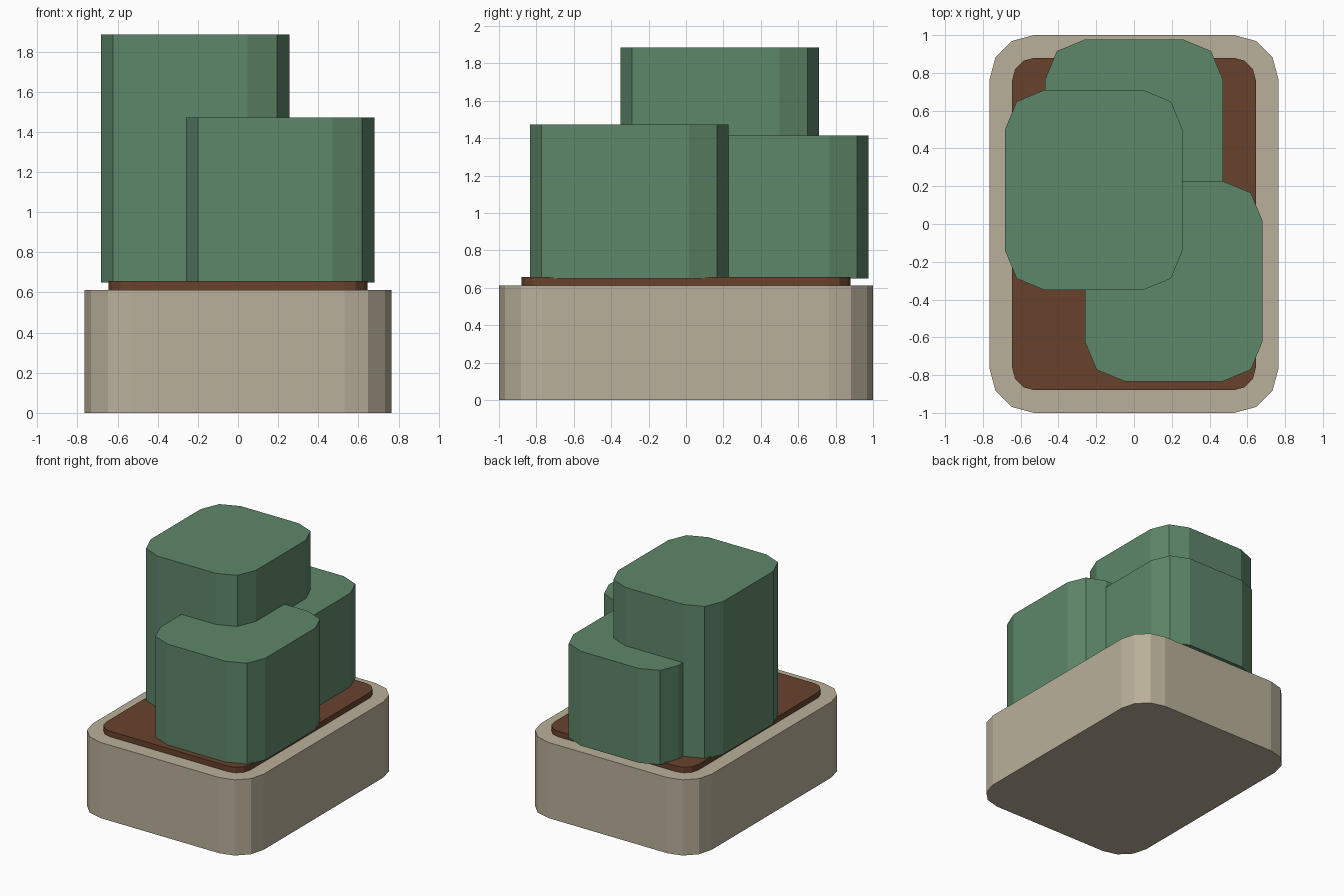
import bpy, bmesh, math

if "Cube" in bpy.data.objects:
    bpy.data.objects.remove(bpy.data.objects["Cube"])


def material(name, rgb):
    """Flat colour from 0-255 sRGB values, stored as linear."""
    lin = [((c / 255 + 0.055) / 1.055) ** 2.4 for c in rgb]
    mat = bpy.data.materials.new(name)
    mat.diffuse_color = (*lin, 1.0)
    mat.use_nodes = True
    mat.node_tree.nodes["Principled BSDF"].inputs["Base Color"].default_value = mat.diffuse_color
    return mat


def rounded_block(name, center, size, z0, z1, radius, segments, mat):
    """Upright prism over a rounded rectangle."""
    cx, cy = center
    ix, iy = size[0] / 2 - radius, size[1] / 2 - radius
    bm = bmesh.new()
    ring = []
    for k, (sx, sy) in enumerate([(1, 1), (-1, 1), (-1, -1), (1, -1)]):
        for i in range(segments + 1):
            a = math.pi / 2 * (k + i / segments)
            ring.append(bm.verts.new((cx + sx * ix + radius * math.cos(a),
                                      cy + sy * iy + radius * math.sin(a), z0)))
    base = bm.faces.new(ring)
    top = bmesh.ops.extrude_face_region(bm, geom=[base], use_keep_orig=True)
    verts = [g for g in top["geom"] if isinstance(g, bmesh.types.BMVert)]
    bmesh.ops.translate(bm, verts=verts, vec=(0, 0, z1 - z0))
    bmesh.ops.recalc_face_normals(bm, faces=bm.faces)
    mesh = bpy.data.meshes.new(name)
    bm.to_mesh(mesh)
    bm.free()
    mesh.materials.append(mat)
    obj = bpy.data.objects.new(name, mesh)
    bpy.context.collection.objects.link(obj)
    return obj


stone = material("beige stone", (186, 176, 154))
earth = material("brown soil", (104, 66, 45))
leaf = material("leaf green", (94, 135, 106))

# Planter box and the soil rising just above its rim
rounded_block("planter", (0, 0), (1.53, 2.0), 0, 0.612, 0.235, 3, stone)
rounded_block("soil", (0, 0), (1.29, 1.76), 0.55, 0.657, 0.118, 3, earth)

# Three clipped shrubs sharing one footprint at different heights
for name, center, top in [("tall_shrub", (-0.213, 0.18), 1.885),
                          ("front_shrub", (0.21, -0.303), 1.472),
                          ("back_shrub", (0, 0.447), 1.413)]:
    rounded_block(name, center, (0.94, 1.06), 0.65, top, 0.21, 2, leaf)
